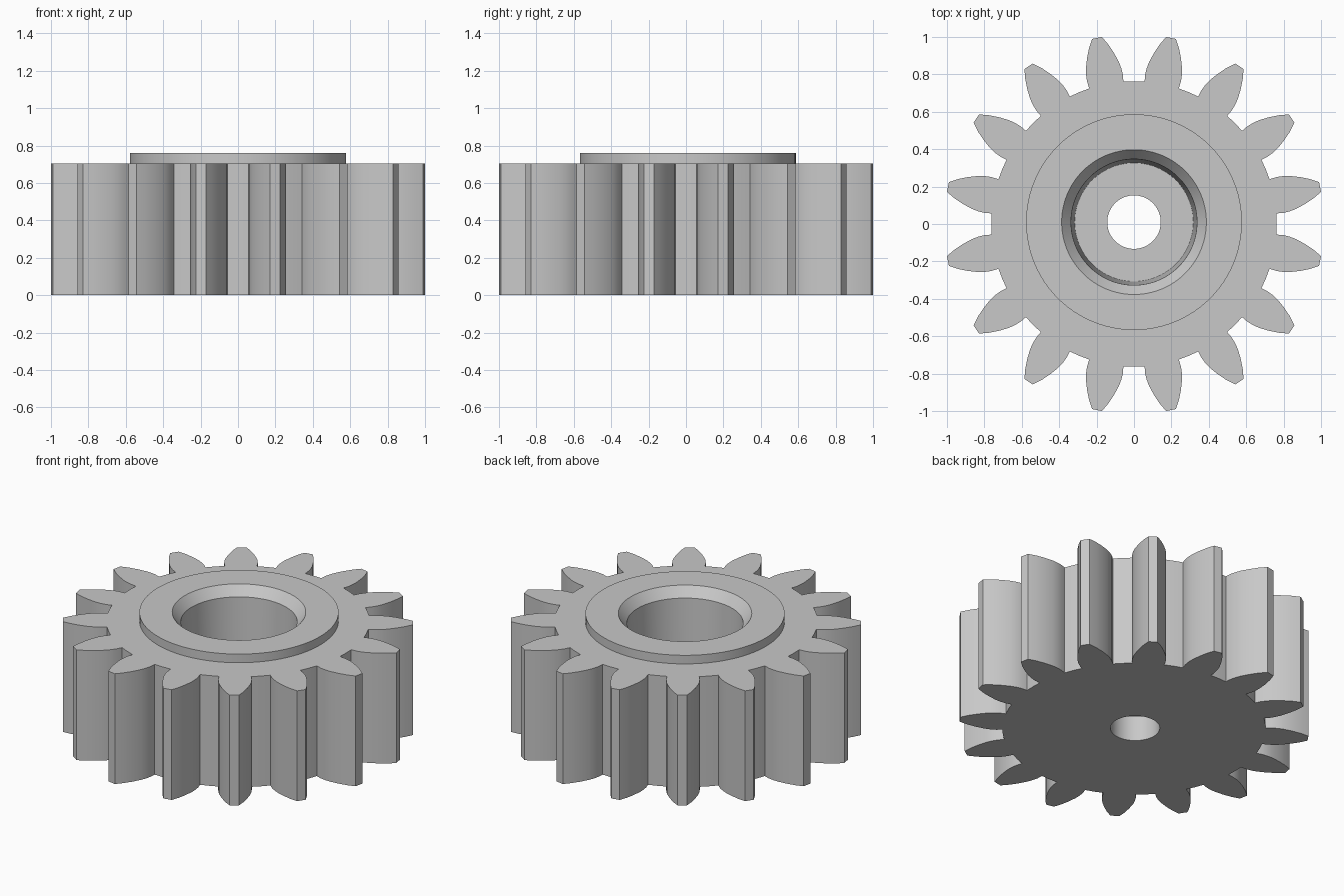
import bpy, bmesh, math

if "Cube" in bpy.data.objects:
    bpy.data.objects.remove(bpy.data.objects["Cube"])

TEETH = 16
GEAR_TOP = 0.705
SEGMENTS = 96
CENTRE_Y = 0.01   # the hub and bore sit slightly off the tooth ring centre

# Half tooth flank from root to tip: radius, angle from tooth centre in degrees
FLANK = [(0.763, 7.0), (0.80, 7.0), (0.835, 6.6), (0.869, 5.95),
         (0.92, 4.6), (0.97, 3.1), (1.0146, 1.5)]

# Hub and stepped bore: radius, height, from the gear top face to the bottom face
BORE = [(0.577, GEAR_TOP), (0.577, 0.76), (0.387, 0.76), (0.337, 0.70),
        (0.317, 0.16), (0.143, 0.16), (0.143, 0.0)]


def ring(bm, points, z):
    """Closed loop of vertices and its edges."""
    verts = [bm.verts.new((x, y, z)) for x, y in points]
    edges = [bm.edges.new((verts[i - 1], verts[i])) for i in range(len(verts))]
    return verts, edges


def bridge(bm, a, b):
    """Quads between two loops of equal length."""
    for i in range(len(a)):
        bm.faces.new((a[i - 1], a[i], b[i], b[i - 1]))


def circle(radius):
    steps = [2 * math.pi * i / SEGMENTS for i in range(SEGMENTS)]
    return [(radius * math.cos(t), CENTRE_Y + radius * math.sin(t)) for t in steps]


def tooth_outline():
    pitch = 360 / TEETH
    half = [(r, -a) for r, a in FLANK]
    tooth = half + [(r, -a) for r, a in reversed(half)]
    tooth.append((FLANK[0][0], pitch / 2))        # middle of the root gap
    points = []
    for k in range(TEETH):
        for r, a in tooth:
            t = math.radians(a + pitch * (k + 0.5))
            points.append((r * math.cos(t), r * math.sin(t)))
    return points


bm = bmesh.new()

# Toothed side wall
outline = tooth_outline()
low, low_edges = ring(bm, outline, 0.0)
high, high_edges = ring(bm, outline, GEAR_TOP)
bridge(bm, low, high)

# Raised hub, chamfer, bore, floor and shaft hole
loops = [ring(bm, circle(r), z) for r, z in BORE]
for (a, _), (b, _) in zip(loops, loops[1:]):
    bridge(bm, a, b)

# Flat top and bottom faces around the hub and the shaft hole
for outer, inner in ((high_edges, loops[0][1]), (low_edges, loops[-1][1])):
    bmesh.ops.triangle_fill(bm, use_beauty=True, edges=outer + inner)

bmesh.ops.recalc_face_normals(bm, faces=bm.faces[:])
mesh = bpy.data.meshes.new("spur_gear")
bm.to_mesh(mesh)
bm.free()

grey = bpy.data.materials.new("plain grey")
grey.diffuse_color = (0.58, 0.58, 0.58, 1)
grey.use_nodes = True
grey.node_tree.nodes["Principled BSDF"].inputs["Base Color"].default_value = grey.diffuse_color
mesh.materials.append(grey)

gear = bpy.data.objects.new("spur_gear", mesh)
bpy.context.collection.objects.link(gear)
bpy.context.view_layer.objects.active = gear
gear.select_set(True)
bpy.ops.object.shade_smooth_by_angle(angle=math.radians(30))
